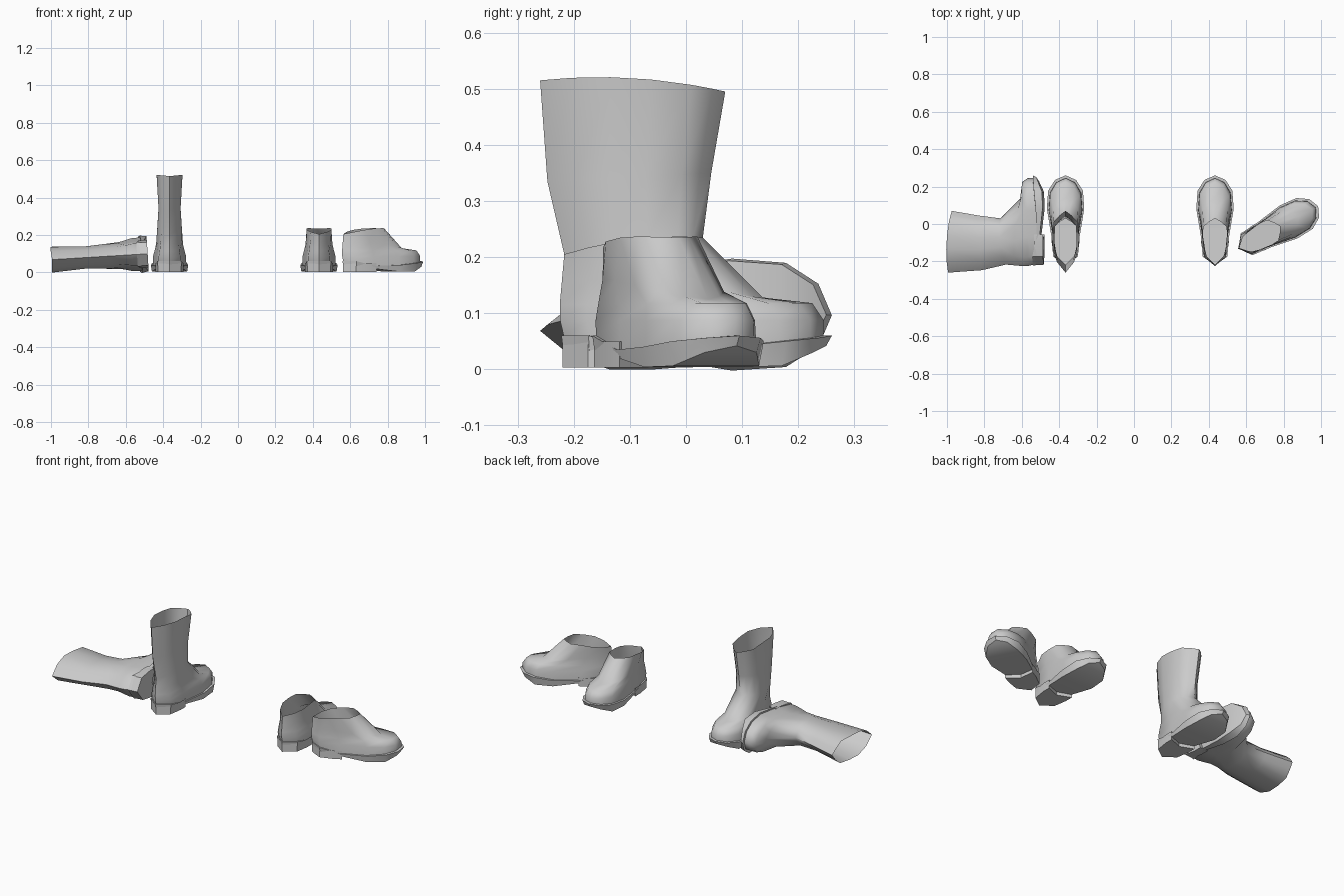
import bpy, bmesh, math
from mathutils import Matrix

cube = bpy.data.objects.get("Cube")
if cube:
    bpy.data.objects.remove(cube, do_unlink=True)

grey = bpy.data.materials.new("light_grey")
grey.use_nodes = True
COLOUR = (0.6, 0.6, 0.6, 1)
grey.diffuse_color = COLOUR
grey.node_tree.nodes["Principled BSDF"].inputs["Base Color"].default_value = COLOUR

# Half outlines from back to front: (position along length 0..1, width 0..1)
FOOT = [(0, 0), (.1, .66), (.33, .76), (.63, 1), (.83, .93), (.95, .56), (1, 0)]
SHAFT = [(0, 0), (.17, .66), (.38, 1), (.6, 1), (.82, .93), (.93, .45), (1, 0)]

# Heights along the sole edge, heel to toe
SOLE_BOTTOM = [.035, .03, .02, .004, .006, .03, .042]
SOLE_TOP = [.06, .06, .035, .04, .05, .056, .06]


def ring(back, front, width, heights, blend):
    """Half ring of points; blend goes from foot outline (0) to shaft outline (1)."""
    pts = []
    for i, (f, s) in enumerate(zip(FOOT, SHAFT)):
        t = f[0] + (s[0] - f[0]) * blend
        w = f[1] + (s[1] - f[1]) * blend
        if len(heights) == 3:
            z0, z1, bulge = heights
            z = z0 + (z1 - z0) * t + bulge * 4 * t * (1 - t)
        else:
            z = heights[i]
        pts.append((w * width, back + (front - back) * t, z))
    return pts


def full_loop(bm, half):
    """Vertices of a closed loop mirrored across the middle."""
    left = [bm.verts.new(p) for p in half]
    right = [bm.verts.new((-x, y, z)) for x, y, z in half[1:-1]]
    return left + right[::-1]


def bridge(bm, a, b):
    n = len(a)
    for i in range(n):
        j = (i + 1) % n
        bm.faces.new((a[i], a[j], b[j], b[i]))


def cap(bm, loop):
    """Strip of faces across a mirrored loop, looking down."""
    n = len(loop)
    for i in range(n // 2):
        quad = [loop[i], loop[-i % n], loop[-i - 1], loop[i + 1]]
        bm.faces.new(list(dict.fromkeys(quad)))


def finish(bm, name):
    bmesh.ops.recalc_face_normals(bm, faces=bm.faces)
    mesh = bpy.data.meshes.new(name)
    bm.to_mesh(mesh)
    bm.free()
    mesh.materials.append(grey)
    return mesh


def upper_mesh(name, tall):
    rings = [
        ring(-.218, .245, .09, SOLE_TOP, 0),
        ring(-.224, .245, .088, (.085, .088, 0), 0),
        ring(-.225, .225, .08, (.115, .118, 0), .1),
        ring(-.221, .14, .072, (.16, .125, .012), .6),
        ring(-.217, .03, .066, (.205, .235, .012), 1),
    ]
    if tall:
        rings += [ring(-.247, .045, .059, (.335, .35, 0), 1),
                  ring(-.26, .07, .069, (.515, .495, .014), 1)]
    bm = bmesh.new()
    loops = [full_loop(bm, r) for r in rings]
    for a, b in zip(loops, loops[1:]):
        bridge(bm, a, b)
    return finish(bm, name)


def sole_mesh():
    bm = bmesh.new()
    low = full_loop(bm, ring(-.219, .25, .094, SOLE_BOTTOM, 0))
    high = full_loop(bm, ring(-.222, .26, .1, SOLE_TOP, 0))
    inner = full_loop(bm, ring(-.218, .245, .09, SOLE_TOP, 0))
    bridge(bm, low, high)
    bridge(bm, high, inner)
    cap(bm, low)
    return finish(bm, "sole")


def heel_mesh():
    # Rounded back, shallow notch in the front edge
    half = [(0, -.22), (.062, -.175), (.074, -.1), (.074, -.055), (0, -.085)]
    bm = bmesh.new()
    low = full_loop(bm, [(x, y, .003) for x, y in half])
    high = full_loop(bm, [(x, y, .05) for x, y in half])
    bridge(bm, low, high)
    bm.faces.new(low)
    return finish(bm, "heel")


tall_upper = upper_mesh("tall_upper", True)
low_upper = upper_mesh("low_upper", False)
sole, heel = sole_mesh(), heel_mesh()


def place(prefix, upper, matrix):
    for part, mesh in (("upper", upper), ("sole", sole), ("heel", heel)):
        obj = bpy.data.objects.new(f"{prefix}_{part}", mesh)
        bpy.context.collection.objects.link(obj)
        obj.matrix_world = matrix
        objects.append(obj)


# Two tall boots (one standing, one on its side) and two ankle boots
objects = []
T, R = Matrix.Translation, Matrix.Rotation
place("standing_tall_boot", tall_upper, T((-.366, 0, 0)))
place("fallen_tall_boot", tall_upper, T((-.48, 0, .1)) @ R(math.radians(-93.5), 4, "Y"))
place("straight_ankle_boot", low_upper, T((.433, 0, 0)))
place("turned_ankle_boot", low_upper, T((.755, -.027, 0)) @ R(math.radians(-62), 4, "Z"))

# Smooth leather, crisp sole edges
bpy.ops.object.select_all(action="DESELECT")
for obj in objects[:3] + objects[6:7]:
    obj.select_set(True)
    bpy.context.view_layer.objects.active = obj
    angle = 65 if obj.name.endswith("upper") else 35
    bpy.ops.object.shade_smooth_by_angle(angle=math.radians(angle))
    obj.select_set(False)
